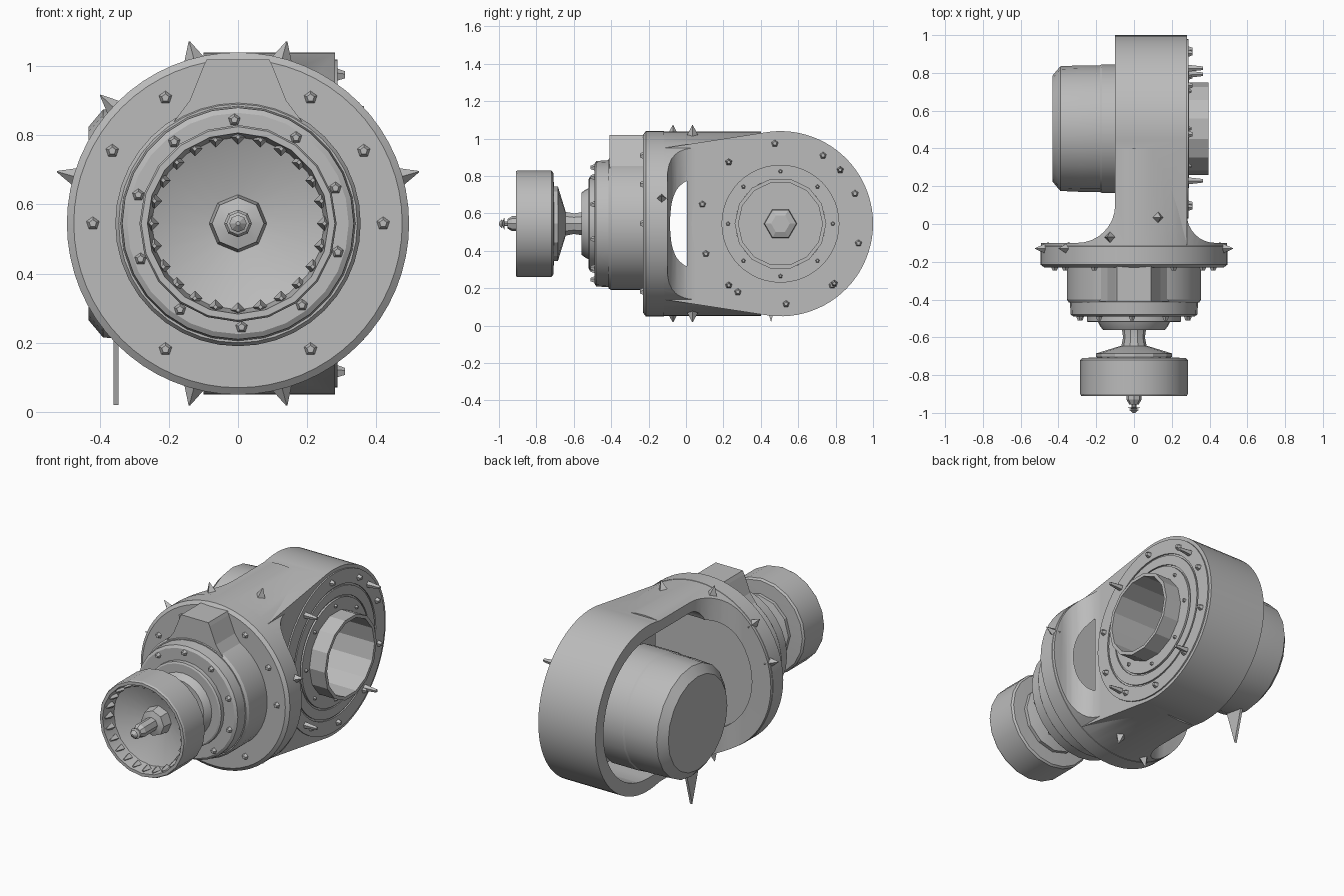
import bpy, bmesh, math
from mathutils import Vector, Matrix

if "Cube" in bpy.data.objects:
    bpy.data.objects.remove(bpy.data.objects["Cube"], do_unlink=True)

grey = bpy.data.materials.new("plain grey")
grey.use_nodes = True
grey.diffuse_color = (0.5, 0.5, 0.5, 1)
grey.node_tree.nodes["Principled BSDF"].inputs["Base Color"].default_value = (0.5, 0.5, 0.5, 1)

ZC = 0.545                       # height of both axes
HUB = Vector((0, 0.505, ZC))     # centre of the cross axis
MID = Vector((0, 0, ZC))


def finish(name, bm, smooth=True):
    bmesh.ops.recalc_face_normals(bm, faces=bm.faces)
    me = bpy.data.meshes.new(name)
    bm.to_mesh(me)
    bm.free()
    me.materials.append(grey)
    ob = bpy.data.objects.new(name, me)
    bpy.context.collection.objects.link(ob)
    if smooth:
        shade(ob)
    return ob


def shade(ob):
    bpy.ops.object.select_all(action='DESELECT')
    ob.select_set(True)
    bpy.context.view_layer.objects.active = ob
    bpy.ops.object.shade_smooth_by_angle(angle=math.radians(25))


def radial(axis, centre, r, along, ang):
    c, s = r * math.cos(ang), r * math.sin(ang)
    return centre + Vector((along, c, s) if axis == 'x' else (c, along, s))


def lathe(name, axis, centre, profile, n=48, closed=False):
    """Revolve (radius, position) points; ends are capped, or joined if closed."""
    bm = bmesh.new()
    rings = [[bm.verts.new(radial(axis, centre, r, a, math.tau * i / n)) for i in range(n)]
             for r, a in profile]
    for p, q in zip(rings, rings[1:] + rings[:1] if closed else rings[1:]):
        for i in range(n):
            j = (i + 1) % n
            bm.faces.new((p[i], p[j], q[j], q[i]))
    if not closed:
        bm.faces.new(rings[0])
        bm.faces.new(rings[-1])
    return finish(name, bm)


def prism(name, points, lo, hi, place):
    """Extrude a 2D outline; place(u, v, w) gives the 3D point."""
    bm = bmesh.new()
    a, b = ([bm.verts.new(place(u, v, w)) for u, v in points] for w in (lo, hi))
    n = len(points)
    bm.faces.new(a)
    bm.faces.new(b)
    for i in range(n):
        j = (i + 1) % n
        bm.faces.new((a[i], a[j], b[j], b[i]))
    return finish(name, bm, False)


def boolean(ob, tool, op):
    mod = ob.modifiers.new(op, 'BOOLEAN')
    mod.object, mod.operation, mod.solver = tool, op, 'EXACT'
    bpy.context.view_layer.objects.active = ob
    bpy.ops.object.modifier_apply(modifier=mod.name)
    bpy.data.objects.remove(tool, do_unlink=True)


def arc(cx, cy, r, a0, a1, n):
    return [(cx + r * math.cos(math.radians(a0 + (a1 - a0) * i / n)),
             cy + r * math.sin(math.radians(a0 + (a1 - a0) * i / n))) for i in range(n + 1)]


def cones(name, axis, centre, ring, r, along, size, height, sides=5, outward=False, tip=0.5):
    """Ring of studs pointing along the axis, or outward from it."""
    bm = bmesh.new()
    for deg in ring:
        ang = math.radians(deg)
        pos = radial(axis, centre, r, along, ang)
        if outward:
            way = (radial(axis, centre, 1, 0, ang) - centre).normalized()
        else:
            way = Vector((1, 0, 0)) if axis == 'x' else Vector((0, -1, 0))
        turn = way.to_track_quat('Z', 'Y').to_matrix().to_4x4()
        bmesh.ops.create_cone(bm, cap_ends=True, segments=sides, radius1=size, radius2=size * tip,
                              depth=height, matrix=Matrix.Translation(pos + way * height / 2) @ turn)
    return finish(name, bm, False)


def side(u, v, w):               # outline in y, z extruded along x
    return (w, u, v)


def plan(u, v, w):               # outline in x, y extruded along z
    return (u, v, w)


# Arm: rounded end that narrows a little towards the flange
arm = prism("arm", [(-0.15, ZC - 0.4)] + arc(HUB.y, ZC, 0.495, -97, 97, 44) + [(-0.15, ZC + 0.4)],
            -0.10, 0.28, side)
# Filleted root joining the arm to the flange
root = prism("root", [(-0.5, -0.15), (0.5, -0.15), (0.5, -0.1)] + arc(0.43, 0.05, 0.15, -90, -180, 8)
             + [(0.28, 0.4), (-0.1, 0.4)] + arc(-0.3, 0.1, 0.2, 0, -90, 8) + [(-0.5, -0.1)],
             0, 1.1, plan)
boolean(root, lathe("root_limit", 'y', MID, [(0.493, -0.2), (0.493, 0.5)], 64), 'INTERSECT')
boolean(arm, root, 'UNION')
# Pocket behind the motor, round well that breaks through both fillets, bearing bore
pocket = arc(HUB.y, ZC, 0.42, -90, 90, 28) + arc(0.1, ZC + 0.32, 0.1, 90, 180, 6) \
    + arc(0.1, ZC - 0.32, 0.1, 180, 270, 6)
boolean(arm, prism("pocket_cutter", pocket, -0.6, 0.2, side), 'DIFFERENCE')
boolean(arm, lathe("well_cutter", 'y', MID, [(0.367, -0.115), (0.367, 0.005)], 48), 'DIFFERENCE')
boolean(arm, lathe("bore_cutter", 'x', HUB, [(0.235, 0.1), (0.235, 0.4)], 24), 'DIFFERENCE')
shade(arm)

# Flange with a bevelled front edge, in front of the well
lathe("flange", 'y', MID, [(0.485, -0.112), (0.495, -0.118), (0.495, -0.215), (0.475, -0.23)], 64)

# Collar and stepped front bearing
lathe("collar", 'y', MID, [(0.355, -0.2), (0.355, -0.4), (0.345, -0.415)], 40)
lathe("front_bearing", 'y', MID, [(0.34, -0.41), (0.335, -0.48), (0.32, -0.49), (0.25, -0.49),
                                  (0.25, -0.515), (0.24, -0.52), (0.19, -0.52), (0.18, -0.54),
                                  (0.165, -0.56), (0.06, -0.56)], 28)
# Locating lug on top of the collar
lug = [(-0.2, 0.82), (-0.14, 0.9), (-0.1, 1.0), (-0.09, 1.02), (0.09, 1.02), (0.1, 1.0), (0.14, 0.9), (0.2, 0.82)]
prism("lug", lug, -0.41, -0.2, lambda u, v, w: (u, w, v))

# Neck, cup back and open cup with its hub
lathe("neck", 'y', MID, [(0.065, -0.55), (0.058, -0.6), (0.07, -0.66)], 10)
lathe("cup_back", 'y', MID, [(0.07, -0.645), (0.2, -0.685), (0.2, -0.705), (0.1, -0.715)], 12)
lathe("cup", 'y', MID, [(0.1, -0.70), (0.275, -0.71), (0.285, -0.72), (0.285, -0.9), (0.28, -0.91),
                        (0.262, -0.91), (0.25, -0.82), (0.08, -0.75)], 20)
lathe("cup_hub", 'y', MID, [(0.085, -0.74), (0.075, -0.81), (0.04, -0.82), (0.04, -0.93),
                            (0.025, -0.955)], 8)
lathe("spindle", 'y', MID, [(0.012, -0.94), (0.012, -0.97), (0.033, -0.972), (0.012, -0.98),
                            (0.025, -0.984), (0.006, -1.0)], 8)
cones("cup_teeth", 'y', MID, range(0, 360, 15), 0.25, -0.85, 0.022, 0.05, 4, tip=0.3)

# Motor with a thin fin below it
lathe("motor", 'x', HUB, [(0.33, 0.02), (0.34, 0.0), (0.34, -0.17), (0.335, -0.18), (0.335, -0.28),
                          (0.33, -0.39), (0.28, -0.432)], 20)
prism("motor_fin", [(0.38, 0.26), (0.52, 0.26), (0.455, 0.02)], -0.36, -0.345, side)


# Side bearing: raised rings and a projecting sleeve
def hoop(name, inner, outer, lo, hi, n=48):
    return lathe(name, 'x', HUB, [(inner, lo), (outer, lo), (outer, hi), (inner, hi)], n, True)


hoop("outer_ring", 0.39, 0.475, 0.27, 0.288)
hoop("middle_ring", 0.325, 0.38, 0.27, 0.288)
hoop("inner_ring", 0.24, 0.315, 0.27, 0.292)
hoop("sleeve", 0.225, 0.245, 0.0, 0.395, 14)
lathe("sleeve_core", 'x', HUB, [(0.09, 0.0), (0.085, 0.06), (0.05, 0.075)], 6)
cones("outer_bolts", 'x', HUB, range(22, 370, 36), 0.43, 0.28, 0.022, 0.03)
cones("inner_bolts", 'x', HUB, range(0, 360, 45), 0.28, 0.285, 0.014, 0.02)
cones("long_bolts", 'x', HUB, [42, 130, 230, 312], 0.43, 0.28, 0.02, 0.085)

# Flange studs and rim spikes
cones("flange_studs", 'y', MID, [0, 30, 60, 120, 150, 180, 240, 300], 0.42, -0.225, 0.022, 0.022)
cones("bearing_studs", 'y', MID, range(20, 380, 36), 0.3, -0.485, 0.02, 0.025)
cones("rim_spikes", 'y', MID, [16, 137, 164], 0.47, -0.13, 0.035, 0.075, 4, True, 0.05)
cones("front_spikes", 'y', MID, [105, 255], 0.47, -0.07, 0.04, 0.075, 4, True, 0.05)
cones("rear_spikes", 'y', MID, [75, 285], 0.47, 0.035, 0.04, 0.075, 4, True, 0.05)
